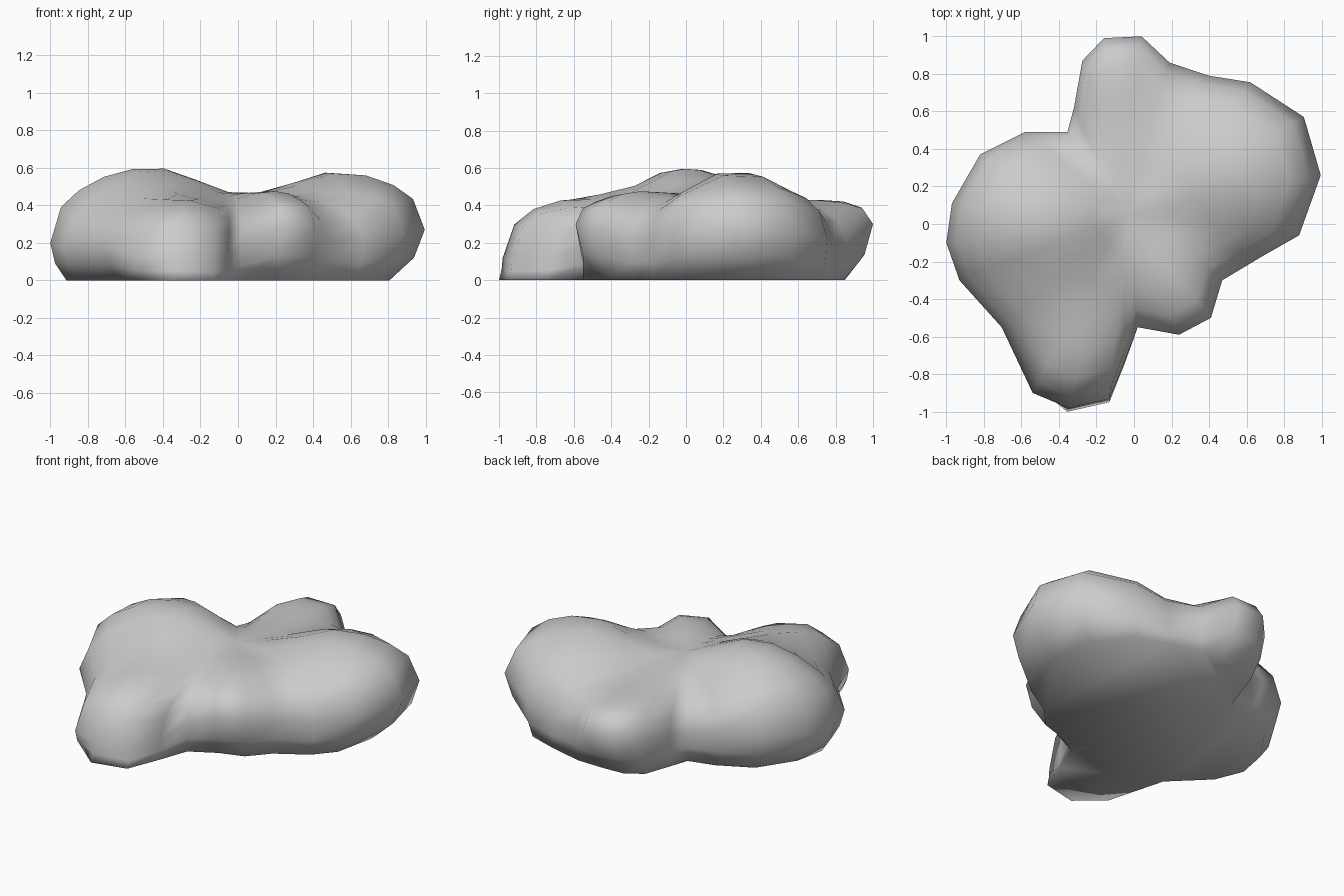
import bpy, bmesh
from math import sqrt, exp

CX, CY = -0.05, 0.05

# Plan outline: x, y, height of the widest point, base inset factor
OUTLINE = [
    (0.995, 0.26, 0.27, 0.82), (0.905, 0.57, 0.27, 0.86), (0.62, 0.755, 0.22, 0.96),
    (0.40, 0.79, 0.18, 1.0), (0.19, 0.86, 0.22, 0.98),
    (0.04, 1.0, 0.30, 0.84), (-0.16, 0.99, 0.30, 0.84), (-0.275, 0.87, 0.26, 0.88),
    (-0.32, 0.62, 0.22, 0.96), (-0.355, 0.49, 0.19, 0.98),
    (-0.58, 0.49, 0.25, 0.88), (-0.82, 0.37, 0.23, 0.88), (-0.97, 0.11, 0.20, 0.90),
    (-1.0, -0.10, 0.20, 0.91), (-0.93, -0.30, 0.19, 0.90), (-0.705, -0.55, 0.18, 0.88),
    (-0.54, -0.90, 0.12, 0.96), (-0.35, -0.98, 0.12, 1.02), (-0.13, -0.93, 0.10, 1.02),
    (-0.05, -0.73, 0.12, 1.02), (0.02, -0.55, 0.18, 1.0),
    (0.24, -0.59, 0.30, 0.80), (0.41, -0.50, 0.28, 0.84),
    (0.47, -0.30, 0.22, 0.96), (0.67, -0.18, 0.22, 0.96), (0.88, -0.06, 0.25, 0.86),
]

# Crown heights of lobes and valleys: x, y, z
CROWNS = [
    (-0.5, 0.0, 0.62), (-0.35, 0.02, 0.62), (-0.75, 0.05, 0.61), (0.53, 0.27, 0.63),
    (0.75, 0.3, 0.62), (0.22, -0.33, 0.56), (-0.08, 0.87, 0.50), (-0.35, -0.75, 0.50),
    (-0.05, 0.1, 0.45), (-0.05, -0.1, 0.46), (-0.35, -0.45, 0.49), (0.25, -0.05, 0.46),
    (0.05, 0.4, 0.45), (-0.02, -0.45, 0.36), (-0.3, 0.45, 0.38), (0.5, 0.6, 0.54),
    (-0.07, 0.62, 0.44), (0.2, 0.7, 0.41), (0.44, -0.22, 0.40), (-0.65, -0.5, 0.40),
]


def crown(x, y):
    """Smooth blend of nearby crown heights."""
    w = [exp(-((x - a) ** 2 + (y - b) ** 2) / 0.045) + 1e-9 for a, b, _ in CROWNS]
    return sum(k * c[2] for k, c in zip(w, CROWNS)) / sum(w)


def ring(bm, t):
    """Closed ring; t from -1 (base) to 0 (widest), then 0 to 1 (crown centre)."""
    verts = []
    for x, y, zw, base in OUTLINE:
        if t <= 0:
            s, z = 1 + (base - 1) * t * t, zw * (1 + t)
        else:
            s = 1 - t
        px, py = CX + (x - CX) * s, CY + (y - CY) * s
        if t > 0:
            z = zw + (crown(px, py) - zw) * sqrt(1 - s ** 4)
        verts.append(bm.verts.new((px, py, z)))
    return verts


# Lumpy body: base, bulging side and domed top rings
bm = bmesh.new()
rings = [ring(bm, t) for t in (-1, -0.55, 0, 0.06, 0.16, 0.3, 0.46, 0.64, 0.82)]
n = len(OUTLINE)
for lo, hi in zip(rings, rings[1:]):
    for i in range(n):
        j = (i + 1) % n
        bm.faces.new((lo[i], lo[j], hi[j], hi[i]))

# Crown fan and flat underside
tip = bm.verts.new((CX, CY, crown(CX, CY)))
for i in range(n):
    bm.faces.new((rings[-1][i], rings[-1][(i + 1) % n], tip))
under = bm.faces.new(list(reversed(rings[0])))
bmesh.ops.triangulate(bm, faces=[under])

# Soften the side and the dome, keeping the base and widest ring
soft = [v for r in rings[4:] for v in r] + [tip]
bmesh.ops.smooth_vert(bm, verts=soft, factor=0.4, use_axis_z=True)
bmesh.ops.recalc_face_normals(bm, faces=bm.faces)
for f in bm.faces:
    f.smooth = True

mesh = bpy.data.meshes.new("lumpy_mound")
bm.to_mesh(mesh)
bm.free()
bpy.context.collection.objects.link(bpy.data.objects.new("lumpy_mound", mesh))
